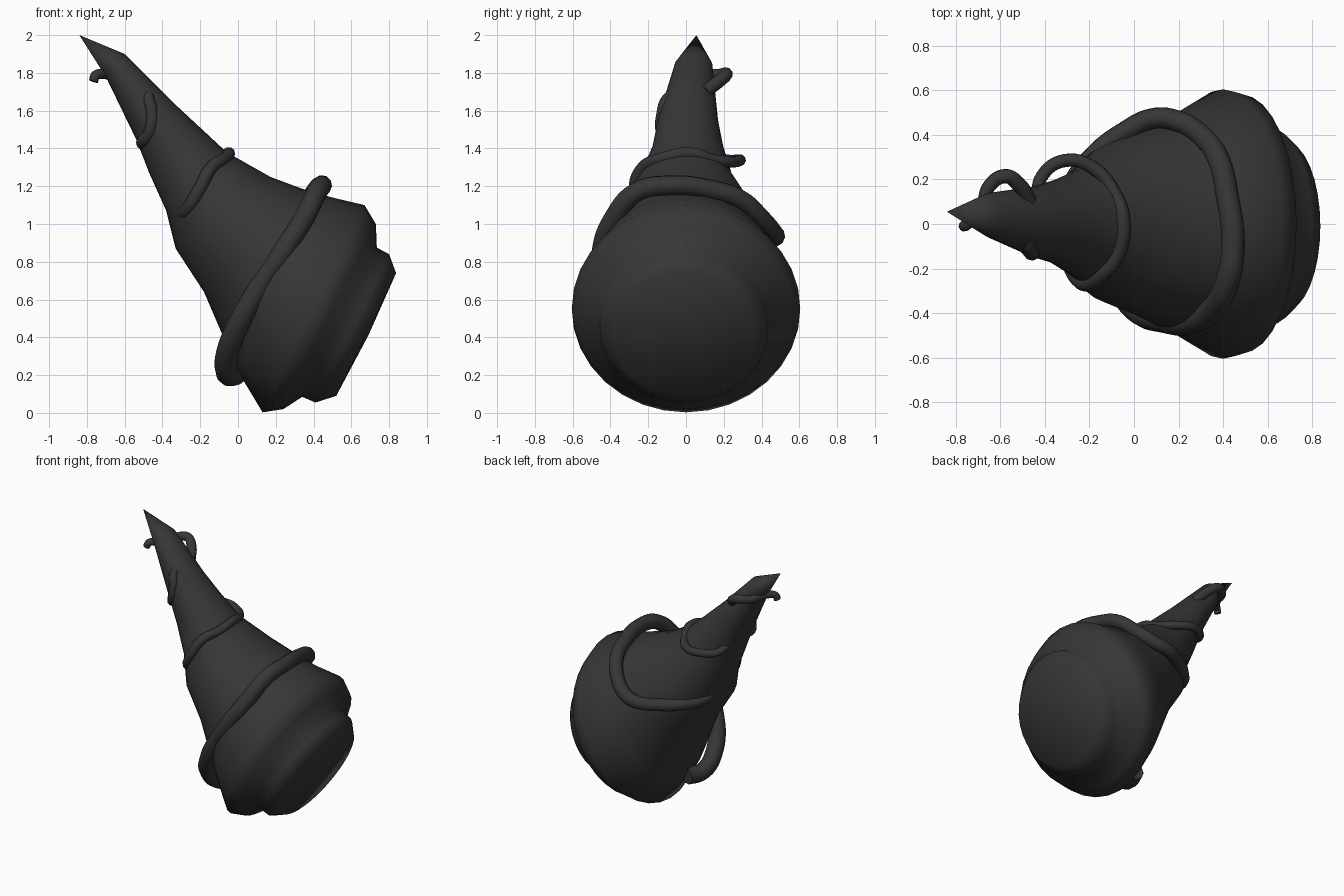
import bpy, bmesh, math
from mathutils import Vector

if "Cube" in bpy.data.objects:
    bpy.data.objects.remove(bpy.data.objects["Cube"])

# One dark charcoal colour for everything
charcoal = bpy.data.materials.new("charcoal")
charcoal.diffuse_color = (0.037, 0.037, 0.037, 1)
charcoal.use_nodes = True
charcoal.node_tree.nodes["Principled BSDF"].inputs["Base Color"].default_value = charcoal.diffuse_color


def finish(obj, angle):
    obj.data.materials.clear()
    obj.data.materials.append(charcoal)
    bpy.ops.object.select_all(action='DESELECT')
    obj.select_set(True)
    bpy.context.view_layer.objects.active = obj
    bpy.ops.object.shade_smooth_by_angle(angle=math.radians(angle))


def loft(name, tip, sections, end, sides=32):
    """Skin tilted elliptical rings: upper (x,z), lower (x,z), half width, y centre."""
    bm = bmesh.new()
    rings = []
    for ux, uz, lx, lz, half, yc in sections:
        up = Vector((ux, yc, uz))
        low = Vector((lx, yc, lz))
        mid, arm = (up + low) / 2, (up - low) / 2
        side = Vector((0, half, 0))
        rings.append([bm.verts.new(mid + arm * math.cos(a) + side * math.sin(a))
                      for a in (2 * math.pi * i / sides for i in range(sides))])
    t, e = bm.verts.new(tip), bm.verts.new(end)
    for i in range(sides):
        j = (i + 1) % sides
        bm.faces.new((t, rings[0][i], rings[0][j]))
        bm.faces.new((e, rings[-1][j], rings[-1][i]))
        for a, b in zip(rings, rings[1:]):
            bm.faces.new((a[i], b[i], b[j], a[j]))
    bmesh.ops.recalc_face_normals(bm, faces=bm.faces)
    mesh = bpy.data.meshes.new(name)
    bm.to_mesh(mesh)
    bm.free()
    obj = bpy.data.objects.new(name, mesh)
    bpy.context.collection.objects.link(obj)
    finish(obj, 85)


def vine(name, points, thick, start=1.0, end=1.0):
    """Smooth tube through points, tapering from start to end."""
    cu = bpy.data.curves.new(name + "_path", 'CURVE')
    cu.dimensions = '3D'
    cu.bevel_depth = thick
    cu.bevel_resolution = 3
    cu.resolution_u = 6
    cu.use_fill_caps = True
    sp = cu.splines.new('BEZIER')
    sp.bezier_points.add(len(points) - 1)
    for k, (bp, p) in enumerate(zip(sp.bezier_points, points)):
        bp.co = p
        bp.handle_left_type = bp.handle_right_type = 'AUTO'
        bp.radius = start + (end - start) * k / (len(points) - 1)
    tmp = bpy.data.objects.new(name + "_path", cu)
    bpy.context.collection.objects.link(tmp)
    bpy.context.view_layer.update()
    dg = bpy.context.evaluated_depsgraph_get()
    mesh = bpy.data.meshes.new_from_object(tmp.evaluated_get(dg))
    bpy.data.objects.remove(tmp)
    obj = bpy.data.objects.new(name, mesh)
    bpy.context.collection.objects.link(obj)
    finish(obj, 60)


# Bent horn body with flared rim, groove and round end cap
loft("horn_body", (-0.84, 0.055, 2.0), [
    (-0.60, 1.90, -0.70, 1.78, 0.10, 0.04),
    (-0.34, 1.64, -0.54, 1.45, 0.16, 0.01),
    (-0.20, 1.51, -0.47, 1.27, 0.19, 0.01),
    (-0.06, 1.38, -0.38, 1.07, 0.25, 0.0),
    (0.17, 1.25, -0.33, 0.87, 0.36, 0.0),
    (0.33, 1.19, -0.18, 0.64, 0.425, 0.0),
    (0.50, 1.14, 0.00, 0.22, 0.515, 0.0),
    (0.67, 1.10, 0.13, 0.003, 0.605, 0.0),
    (0.73, 1.00, 0.24, 0.02, 0.58, 0.0),
    (0.735, 0.875, 0.34, 0.085, 0.45, -0.01),
    (0.80, 0.84, 0.41, 0.055, 0.445, -0.01),
    (0.837, 0.74, 0.52, 0.09, 0.38, -0.01),
], (0.69, -0.01, 0.41))

# Large vine: from the underside, across the front, over the top and down the back
vine("large_vine", [
    (-0.01, 0.0, 0.21), (-0.055, -0.13, 0.21), (-0.055, -0.27, 0.32),
    (0.02, -0.39, 0.50), (0.13, -0.43, 0.69), (0.25, -0.44, 0.87),
    (0.35, -0.38, 1.03), (0.42, -0.26, 1.17), (0.445, -0.08, 1.205),
    (0.42, 0.12, 1.185), (0.38, 0.29, 1.13), (0.31, 0.39, 1.04),
    (0.20, 0.46, 0.96), (0.09, 0.475, 0.93), (-0.05, 0.41, 0.92),
    (-0.18, 0.31, 0.92), (-0.28, 0.17, 0.94), (-0.30, 0.02, 0.98),
], 0.06, 1.05, 0.7)

# Middle vine: loops over the neck and stands clear behind it
vine("middle_vine", [
    (-0.30, -0.10, 1.05), (-0.27, -0.22, 1.07), (-0.205, -0.27, 1.18),
    (-0.14, -0.225, 1.30), (-0.07, -0.13, 1.345), (-0.05, 0.02, 1.375),
    (-0.09, 0.14, 1.34), (-0.18, 0.25, 1.33), (-0.31, 0.285, 1.34),
    (-0.41, 0.22, 1.34), (-0.44, 0.10, 1.37),
], 0.037, 1.0, 0.75)

# Upper vine: short hook on the front of the neck
vine("upper_vine", [
    (-0.46, 0.04, 1.44), (-0.505, -0.05, 1.43), (-0.47, -0.12, 1.48),
    (-0.455, -0.125, 1.58), (-0.475, -0.09, 1.67), (-0.47, -0.03, 1.69),
], 0.037, 1.0, 0.8)

# Tip vine: loop behind the point and its small curled end
vine("tip_vine", [
    (-0.47, 0.10, 1.70), (-0.52, 0.18, 1.76), (-0.58, 0.215, 1.795),
    (-0.65, 0.17, 1.79), (-0.68, 0.09, 1.79), (-0.715, 0.03, 1.795),
    (-0.755, -0.005, 1.785), (-0.765, -0.01, 1.755),
], 0.03, 1.2, 0.8)
